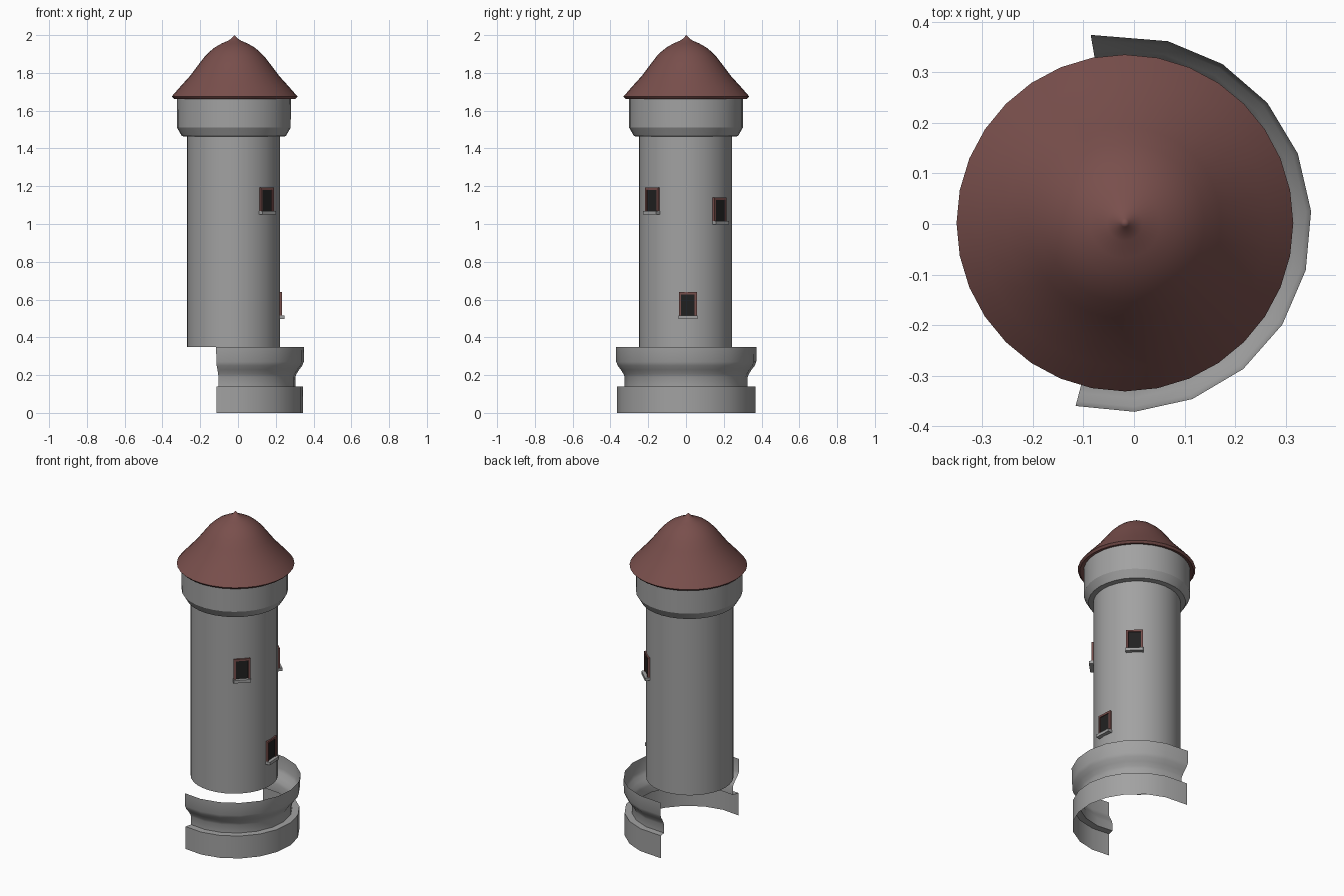
import bpy, bmesh, math
from mathutils import Matrix, Vector

if "Cube" in bpy.data.objects:
    bpy.data.objects.remove(bpy.data.objects["Cube"])

CX, CY = -0.022, 0.0


def material(name, rgb):
    m = bpy.data.materials.new(name)
    m.diffuse_color = (*rgb, 1.0)
    m.use_nodes = True
    m.node_tree.nodes["Principled BSDF"].inputs["Base Color"].default_value = m.diffuse_color
    return m


STONE = material("grey stone", (0.36, 0.36, 0.36))
RED = material("dull red", (0.19, 0.078, 0.072))
GLASS = material("dark glass", (0.015, 0.015, 0.015))


def finish(name, bm, mat, smooth_angle=None):
    me = bpy.data.meshes.new(name)
    bmesh.ops.recalc_face_normals(bm, faces=bm.faces[:])
    bm.to_mesh(me)
    bm.free()
    me.materials.append(mat)
    if smooth_angle:
        for p in me.polygons:
            p.use_smooth = True
        me.set_sharp_from_angle(angle=math.radians(smooth_angle))
    ob = bpy.data.objects.new(name, me)
    bpy.context.collection.objects.link(ob)
    return ob


def lathe(name, profile, mat, centre, rays=None, closed=True, smooth_angle=30):
    """Sweep an (r, z) profile round a list of (angle, radius scale) rays."""
    rays = rays or [(i * 360 / 32, 1.0) for i in range(32)]
    bm = bmesh.new()
    rows = []
    for a, k in rays:
        c, s = math.cos(math.radians(a)), math.sin(math.radians(a))
        rows.append([bm.verts.new((centre[0] + r * k * c, centre[1] + r * k * s, z))
                     for r, z in profile])
    n = len(rows)
    for i in range(n if closed else n - 1):
        p, q = rows[i], rows[(i + 1) % n]
        for j in range(len(profile) - 1):
            bm.faces.new((p[j], q[j], q[j + 1], p[j + 1]))
    bmesh.ops.remove_doubles(bm, verts=bm.verts[:], dist=1e-5)
    return finish(name, bm, mat, smooth_angle)


# Tower shaft
lathe("tower_shaft", [(0.247, 0.35), (0.247, 1.48)], STONE, (-0.024, -0.003))

# Wider collar under the roof
lathe("upper_collar", [(0.24, 1.462), (0.275, 1.465), (0.301, 1.51), (0.302, 1.67)],
      STONE, (CX, 0.0), smooth_angle=25)

# Bell-shaped roof with small tip and eave underside
lathe("roof", [(0.28, 1.675), (0.322, 1.663), (0.333, 1.675), (0.285, 1.73),
               (0.235, 1.785), (0.19, 1.845), (0.157, 1.888), (0.132, 1.913),
               (0.105, 1.935), (0.07, 1.955), (0.035, 1.97), (0.018, 1.981),
               (0.008, 1.992), (0.0, 2.0)],
      RED, (-0.018, 0.002), smooth_angle=50)

# Open, partial base shell: missing on the left side
rays = [(-104.7 + 18.1 * i, 1.0) for i in range(11)] + [(99.8, 1.02)]
lathe("base_moulding", [(0.325, 0.14), (0.325, 0.19), (0.331, 0.205), (0.345, 0.228),
                        (0.362, 0.25), (0.37, 0.27), (0.372, 0.35)],
      STONE, (-0.021, 0.0), rays, False, 50)
lathe("base_ring", [(0.366, 0.0), (0.366, 0.14), (0.325, 0.14)],
      STONE, (-0.021, 0.0), rays, False, 50)


def boxes(name, mat, parts, frame):
    """Boxes given as (min corner, max corner) in window space: x out, y across, z up."""
    bm = bmesh.new()
    for lo, hi in parts:
        lo, hi = Vector(lo), Vector(hi)
        m = frame @ Matrix.Translation((lo + hi) / 2) @ Matrix.Diagonal((*(hi - lo), 1))
        bmesh.ops.create_cube(bm, size=1.0, matrix=m)
    return finish(name, bm, mat)


# Windows: (direction in degrees, height of sill bottom)
for i, (angle, z) in enumerate([(-45, 1.05), (47, 0.998), (3, 0.498)], 1):
    f = (Matrix.Translation((-0.024, -0.003, z)) @ Matrix.Rotation(math.radians(angle), 4, 'Z')
         @ Matrix.Translation((0.247, 0, 0)))
    boxes(f"window_frame_{i}", RED, [
        ((-0.012, -0.048, 0.018), (0.007, -0.036, 0.142)),
        ((-0.012, 0.036, 0.018), (0.007, 0.048, 0.142)),
        ((-0.012, -0.036, 0.13), (0.007, 0.036, 0.142))], f)
    boxes(f"window_glass_{i}", GLASS, [((-0.006, -0.037, 0.018), (0.002, 0.037, 0.131))], f)
    boxes(f"window_sill_{i}", STONE, [((-0.012, -0.05, 0.0), (0.022, 0.05, 0.018))], f)
